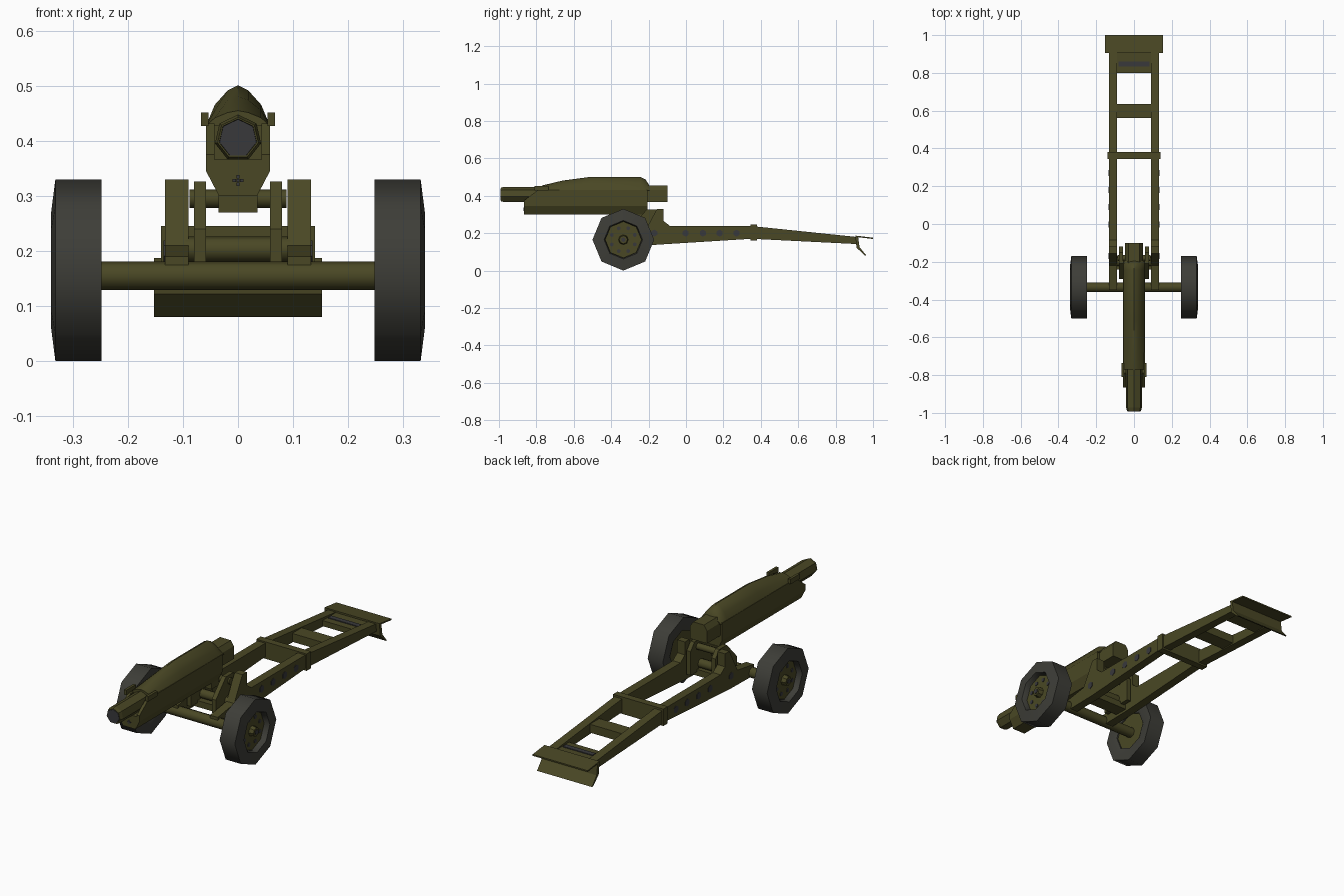
import bpy, bmesh, math

if "Cube" in bpy.data.objects:
    bpy.data.objects.remove(bpy.data.objects["Cube"])


def material(name, rgb):
    m = bpy.data.materials.new(name)
    m.diffuse_color = (*rgb, 1)
    m.use_nodes = True
    m.node_tree.nodes["Principled BSDF"].inputs["Base Color"].default_value = m.diffuse_color
    return m


OLIVE = material("olive_green", (0.068, 0.064, 0.018))
RUBBER = material("tyre_grey", (0.047, 0.047, 0.039))
STEEL = material("dark_steel", (0.040, 0.040, 0.044))


def loft(name, sections, mat, caps=True, smooth=None, closed=False):
    """Skin equal-length rings of points; closed joins last ring to first."""
    bm = bmesh.new()
    rings = [[bm.verts.new(p) for p in s] for s in sections]
    pairs = list(zip(rings, rings[1:])) + ([(rings[-1], rings[0])] if closed else [])
    for a, b in pairs:
        for i in range(len(a)):
            j = (i + 1) % len(a)
            bm.faces.new((a[i], a[j], b[j], b[i]))
    if caps and not closed:
        bm.faces.new(rings[0])
        bm.faces.new(rings[-1])
    bmesh.ops.recalc_face_normals(bm, faces=bm.faces)
    me = bpy.data.meshes.new(name)
    bm.to_mesh(me)
    bm.free()
    me.materials.append(mat)
    ob = bpy.data.objects.new(name, me)
    bpy.context.collection.objects.link(ob)
    if smooth:
        bpy.ops.object.select_all(action='DESELECT')
        ob.select_set(True)
        bpy.context.view_layer.objects.active = ob
        bpy.ops.object.shade_smooth_by_angle(angle=math.radians(smooth))
    return ob


def prism_x(name, yz, x0, x1, mat=OLIVE):
    return loft(name, [[(x, y, z) for y, z in yz] for x in (x0, x1)], mat)


def prism_y(name, xz, y0, y1, mat=OLIVE):
    return loft(name, [[(x, y, z) for x, z in xz] for y in (y0, y1)], mat)


def box(name, x0, x1, y0, y1, z0, z1, mat=OLIVE):
    return prism_x(name, [(y0, z0), (y1, z0), (y1, z1), (y0, z1)], x0, x1, mat)


def ring(axis, n, pos, r, c):
    """Regular n-gon with a corner at the top, around the x or y axis."""
    out = []
    for i in range(n):
        a = 2 * math.pi * i / n
        u, z = c[0] + r * math.sin(a), c[1] + r * math.cos(a)
        out.append((pos, u, z) if axis == 'x' else (u, pos, z))
    return out


def lathe(name, axis, n, c, profile, mat=OLIVE, smooth=None, closed=False):
    return loft(name, [ring(axis, n, p, r, c) for p, r in profile], mat,
                smooth=smooth, closed=closed)


WY, WZ = -0.335, 0.165

# Axle
lathe("axle", 'x', 8, (WY, 0.155), [(-0.27, 0.026), (0.27, 0.026)], smooth=50)

rail = [(-0.35, 0.135), (-0.35, 0.19), (-0.22, 0.21), (-0.155, 0.33), (-0.12, 0.33),
        (-0.12, 0.265), (-0.085, 0.238), (0.35, 0.238), (0.91, 0.18), (0.91, 0.142),
        (0.35, 0.17), (-0.16, 0.138)]
for s, side in ((1, "right"), (-1, "left")):
    # Wheels
    lathe("tyre_" + side, 'x', 8, (WY, WZ),
          [(s * x, r) for x, r in ((0.255, 0.097), (0.248, 0.115), (0.248, 0.165),
                                   (0.332, 0.165), (0.34, 0.103), (0.325, 0.097))],
          RUBBER, smooth=50, closed=True)
    lathe("wheel_disc_" + side, 'x', 8, (WY, WZ),
          [(s * 0.262, 0.098), (s * 0.312, 0.098)])
    lathe("hub_" + side, 'x', 8, (WY, WZ), [(s * 0.31, 0.027), (s * 0.336, 0.022)])
    lathe("hub_cap_" + side, 'x', 8, (WY, WZ), [(s * 0.335, 0.012), (s * 0.339, 0.012)], STEEL)
    for i in range(8):
        a = math.pi * (i + 0.5) / 4
        lathe("wheel_bolt_" + side, 'x', 6,
              (WY + 0.066 * math.sin(a), WZ + 0.066 * math.cos(a)),
              [(s * 0.311, 0.011), (s * 0.315, 0.011)], STEEL)
    # Trail rails with round plates
    prism_x("trail_rail_" + side, rail, s * 0.09, s * 0.133)
    for y in (-0.17, -0.002, 0.09, 0.18, 0.27):
        lathe("rail_plate_" + side, 'x', 6, (y, 0.2),
              [(s * 0.132, 0.019), (s * 0.135, 0.019)], STEEL)
    # Mount side plates
    prism_x("mount_plate_" + side,
            [(-0.29, 0.17), (-0.12, 0.17), (-0.12, 0.29), (-0.15, 0.326), (-0.21, 0.326),
             (-0.29, 0.24)], s * 0.058, s * 0.08)
    # Cradle side walls with sloped front
    prism_x("cradle_wall_" + side,
            [(-0.865, 0.36), (-0.205, 0.36), (-0.205, 0.432), (-0.79, 0.432), (-0.865, 0.375)],
            s * 0.043, s * 0.058)
    box("sight_lug_" + side, s * 0.054, s * 0.067, -0.81, -0.735, 0.427, 0.452)

# Mount cross parts
lathe("trunnion_bar", 'x', 8, (-0.18, 0.295), [(-0.088, 0.017), (0.088, 0.017)], smooth=50)
lathe("lower_mount_bar", 'x', 8, (-0.2, 0.203), [(-0.095, 0.023), (0.095, 0.023)], smooth=50)
box("mount_base", -0.092, 0.092, -0.24, -0.17, 0.15, 0.182)
box("mount_pedestal", -0.035, 0.035, -0.26, -0.2, 0.27, 0.31)

# Trail cross members
box("trail_collar_top", -0.14, 0.14, 0.345, 0.38, 0.16, 0.245)
box("trail_brace", -0.092, 0.092, 0.56, 0.635, 0.163, 0.205)
box("trail_rear_brace", -0.092, 0.092, 0.80, 0.91, 0.15, 0.178)
box("rear_brace_strip", -0.083, 0.083, 0.835, 0.86, 0.177, 0.182, STEEL)

# Spade
prism_x("spade_plate", [(0.905, 0.18), (0.905, 0.187), (1.0, 0.176), (1.0, 0.169)], -0.153, 0.153)
prism_x("spade_blade", [(0.905, 0.182), (0.92, 0.182), (0.928, 0.125), (0.965, 0.08),
                        (0.955, 0.082), (0.912, 0.122)], -0.153, 0.153)

# Cradle trough
prism_y("cradle_bottom", [(-0.058, 0.366), (-0.058, 0.345), (-0.035, 0.301),
                          (0.035, 0.301), (0.058, 0.345), (0.058, 0.366)], -0.865, -0.205)
for dx, dz in ((0, 0), (0.007, 0), (-0.007, 0), (0, 0.007), (0, -0.007)):
    box("cradle_front_bolt", dx - 0.003, dx + 0.003, -0.868, -0.863,
        0.325 + dz, 0.331 + dz, STEEL)

# Barrel and bore
C = (0, 0.405)
lathe("barrel", 'y', 7, C, [(-0.965, 0.033), (-0.99, 0.035), (-0.99, 0.038), (-0.972, 0.043),
                            (-0.2, 0.043)], smooth=None)
lathe("bore", 'y', 7, C, [(-0.985, 0.0345), (-0.9915, 0.0345)], STEEL)

# Hood over the barrel, peaked cross-section swelling towards the rear
hood = [(-0.058, 0), (-0.042, 0.52), (-0.019, 0.87), (0, 1),
        (0.019, 0.87), (0.042, 0.52), (0.058, 0)]
stations = [(-0.77, 0.027), (-0.66, 0.053), (-0.51, 0.073), (-0.245, 0.073),
            (-0.215, 0.058), (-0.195, 0.025)]
loft("hood", [[(x, y, 0.428 + h * t) for x, t in hood] for y, h in stations], OLIVE, smooth=35)

# Breech block
prism_y("breech", [(-0.047, 0.366), (0.047, 0.366), (0.047, 0.43), (0.03, 0.455),
                   (-0.03, 0.455), (-0.047, 0.43)], -0.21, -0.1)
